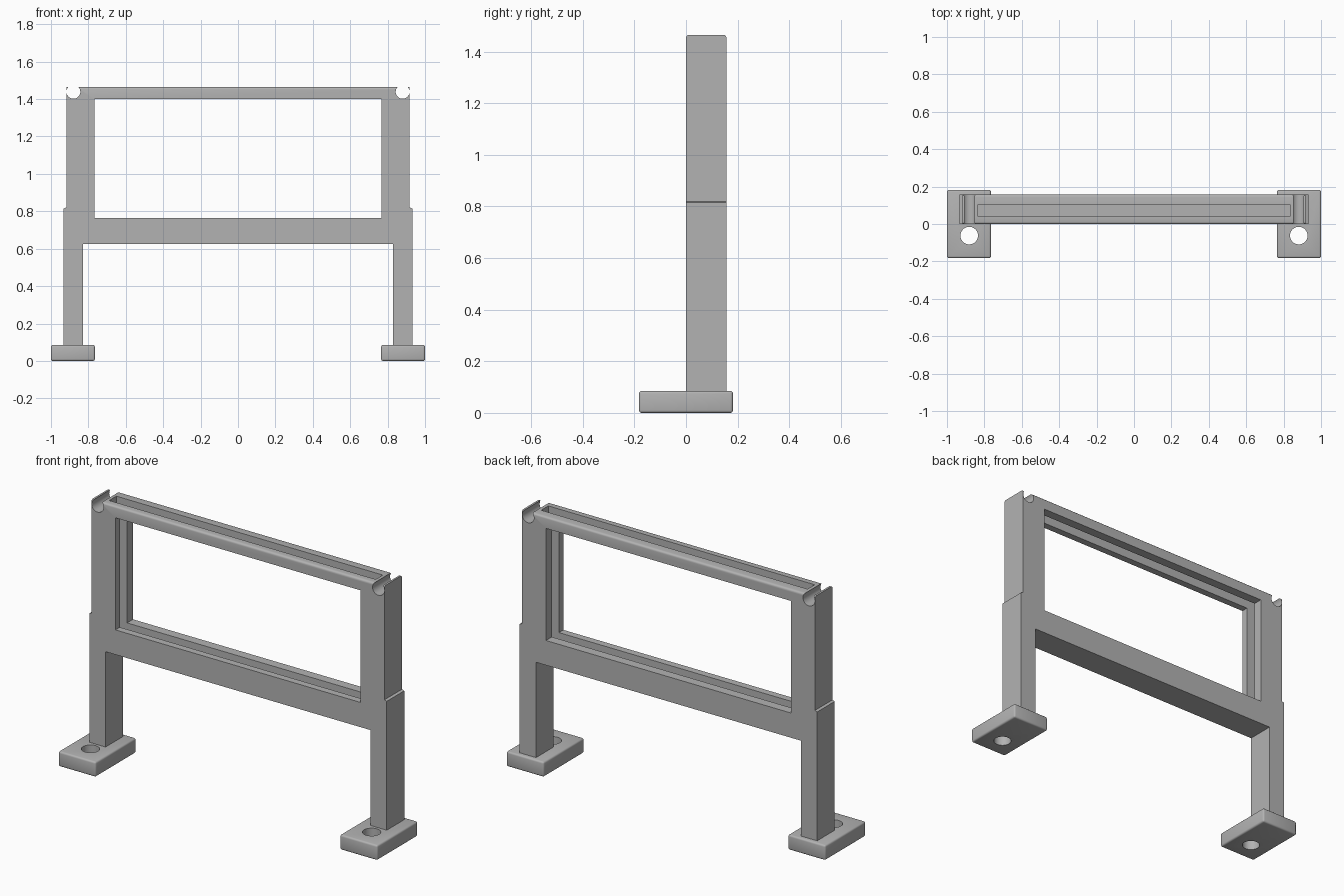
import bpy, bmesh, math
from mathutils import Matrix, Vector

cube = bpy.data.objects.get("Cube")
if cube:
    bpy.data.objects.remove(cube, do_unlink=True)

grey = bpy.data.materials.new("plain grey")
grey.use_nodes = True
COLOUR = (0.45, 0.45, 0.45, 1)
grey.diffuse_color = COLOUR
grey.node_tree.nodes["Principled BSDF"].inputs["Base Color"].default_value = COLOUR


def make(name, bm):
    bmesh.ops.recalc_face_normals(bm, faces=bm.faces)
    mesh = bpy.data.meshes.new(name)
    bm.to_mesh(mesh)
    bm.free()
    mesh.materials.append(grey)
    ob = bpy.data.objects.new(name, mesh)
    bpy.context.collection.objects.link(ob)
    return ob


def box(name, lo, hi, radius=0):
    lo, hi = Vector(lo), Vector(hi)
    bm = bmesh.new()
    bmesh.ops.create_cube(bm, size=1, matrix=Matrix.Translation((lo + hi) / 2)
                          @ Matrix.Diagonal((hi - lo).to_4d()))
    if radius:
        bmesh.ops.bevel(bm, geom=bm.edges[:], offset=radius, segments=3,
                        profile=0.5, affect='EDGES')
    return make(name, bm)


def rod(name, centre, radius, axis):
    bm = bmesh.new()
    turn = Matrix.Rotation(math.pi / 2, 4, 'X') if axis == 'Y' else Matrix()
    bmesh.ops.create_cone(bm, cap_ends=True, segments=40, radius1=radius, radius2=radius,
                          depth=1, matrix=Matrix.Translation(centre) @ turn)
    return make(name, bm)


def activate(ob):
    bpy.ops.object.select_all(action='DESELECT')
    ob.select_set(True)
    bpy.context.view_layer.objects.active = ob


def cut(ob, cutter):
    cutter.hide_render = True
    mod = ob.modifiers.new("cut", 'BOOLEAN')
    mod.object, mod.operation, mod.solver = cutter, 'DIFFERENCE', 'EXACT'
    activate(ob)
    bpy.ops.object.modifier_apply(modifier=mod.name)
    bpy.data.objects.remove(cutter, do_unlink=True)


def smooth(ob):
    activate(ob)
    bpy.ops.object.shade_smooth_by_angle(angle=math.radians(35))


# Frame: right half of the outline, mirrored and extruded through the depth
DEPTH, TOP, RAIL = 0.157, 1.465, 0.625
half = [(0.83, RAIL), (0.83, 0.075), (0.932, 0.075), (0.932, 0.815), (0.918, 0.82), (0.918, TOP)]
outline = half + [(-x, z) for x, z in reversed(half)]
bm = bmesh.new()
face = bm.faces.new([bm.verts.new((x, 0, z)) for x, z in outline])
grown = bmesh.ops.extrude_face_region(bm, geom=[face])
bmesh.ops.translate(bm, vec=(0, DEPTH, 0),
                    verts=[g for g in grown["geom"] if isinstance(g, bmesh.types.BMVert)])


def long_edge(e, z):
    a, b = (v.co for v in e.verts)
    return abs(a.z - z) < 1e-4 and abs(b.z - z) < 1e-4 and abs(a.x - b.x) > 1


# Round the long top and lower rail edges
soft = [e for e in bm.edges if long_edge(e, TOP) or long_edge(e, RAIL)]
bmesh.ops.bevel(bm, geom=soft, offset=0.012, segments=3, profile=0.5, affect='EDGES')
frame = make("frame", bm)

# Window opening, panel slot open at the top, and round notches at the corners
cut(frame, box("window_cutter", (-0.768, -0.5, 0.765), (0.768, 0.5, 1.40)))
cut(frame, box("slot_cutter", (-0.835, 0.04, 0.70), (0.835, 0.104, 1.6)))
for side in (-1, 1):
    cut(frame, rod("notch_cutter", (side * 0.88, 0, 1.439), 0.037, 'Y'))
smooth(frame)

# Feet with a screw hole in front of each leg
for side, label in ((-1, "right"), (1, "left")):
    foot = box(label + "_foot", (side * 0.8825 - 0.1175, -0.182, 0),
               (side * 0.8825 + 0.1175, 0.182, 0.085), 0.01)
    cut(foot, rod("hole_cutter", (side * 0.881, -0.062, 0), 0.047, 'Z'))
    smooth(foot)
